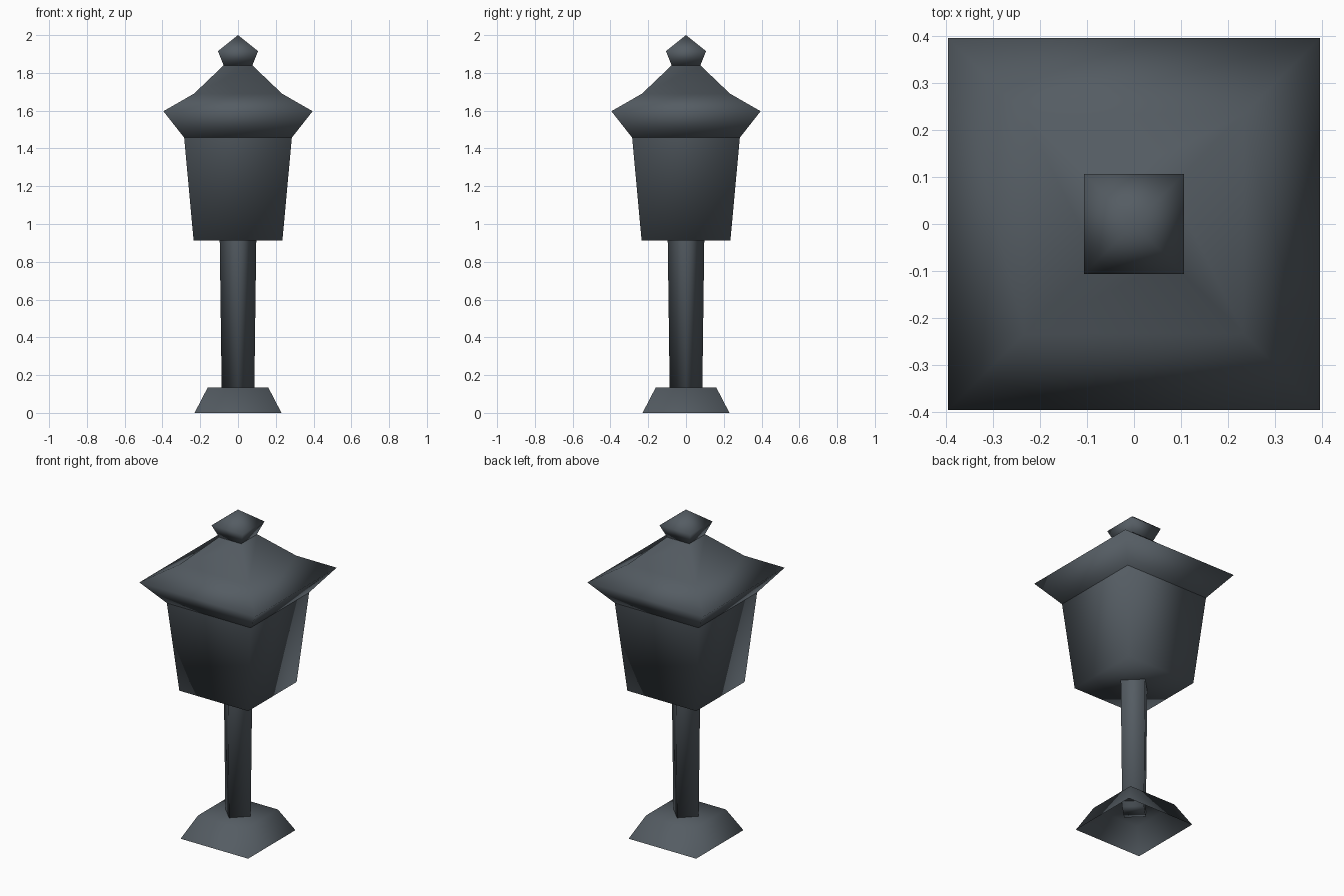
import bpy, bmesh, math

cube = bpy.data.objects.get("Cube")
if cube:
    bpy.data.objects.remove(cube, do_unlink=True)

slate = bpy.data.materials.new("dark_slate_metal")
slate.use_nodes = True
COLOUR = (0.09, 0.108, 0.125, 1)
slate.diffuse_color = COLOUR
slate.node_tree.nodes["Principled BSDF"].inputs["Base Color"].default_value = COLOUR


def square_loft(name, profile, turn=45, cap_bottom=False, cap_top=False, smooth=180):
    """Stack four-sided rings of (corner radius, height); radius 0 makes a point."""
    bm = bmesh.new()
    rings = []
    for radius, z in profile:
        if radius == 0:
            rings.append([bm.verts.new((0, 0, z))] * 4)
            continue
        angles = [math.radians(turn + 90 * i) for i in range(4)]
        rings.append([bm.verts.new((radius * math.cos(a), radius * math.sin(a), z)) for a in angles])
    for low, high in zip(rings, rings[1:]):
        for i in range(4):
            j = (i + 1) % 4
            corners = dict.fromkeys((low[i], low[j], high[j], high[i]))
            bm.faces.new(list(corners))
    if cap_bottom:
        bm.faces.new(rings[0][::-1])
    if cap_top:
        bm.faces.new(rings[-1])
    mesh = bpy.data.meshes.new(name)
    bm.to_mesh(mesh)
    bm.free()
    mesh.materials.append(slate)
    obj = bpy.data.objects.new(name, mesh)
    bpy.context.collection.objects.link(obj)
    bpy.ops.object.select_all(action='DESELECT')
    obj.select_set(True)
    bpy.context.view_layer.objects.active = obj
    bpy.ops.object.shade_smooth_by_angle(angle=math.radians(smooth))
    return obj


def half_widths(pairs):
    """Turn half widths of a square into corner radii."""
    return [(w * math.sqrt(2), z) for w, z in pairs]


# Hollow foot, open underneath
square_loft("foot", half_widths([(0.23, 0), (0.16, 0.135)]), cap_top=True)

# Slightly tapering post, set cornerwise
square_loft("post", [(0.086, 0.1), (0.097, 0.93)], turn=0, cap_bottom=True, smooth=91.5)

# Lantern body with a crisp flat underside
square_loft("lantern_body", half_widths([(0.235, 0.912), (0.285, 1.457)]),
            cap_bottom=True, smooth=92)

# Flared roof
square_loft("roof", half_widths([(0.285, 1.457), (0.395, 1.597), (0.233, 1.69), (0.078, 1.838)]),
            cap_top=True)

# Pointed finial
square_loft("finial", half_widths([(0.075, 1.838), (0.106, 1.915), (0, 2.0)]), cap_bottom=True)
